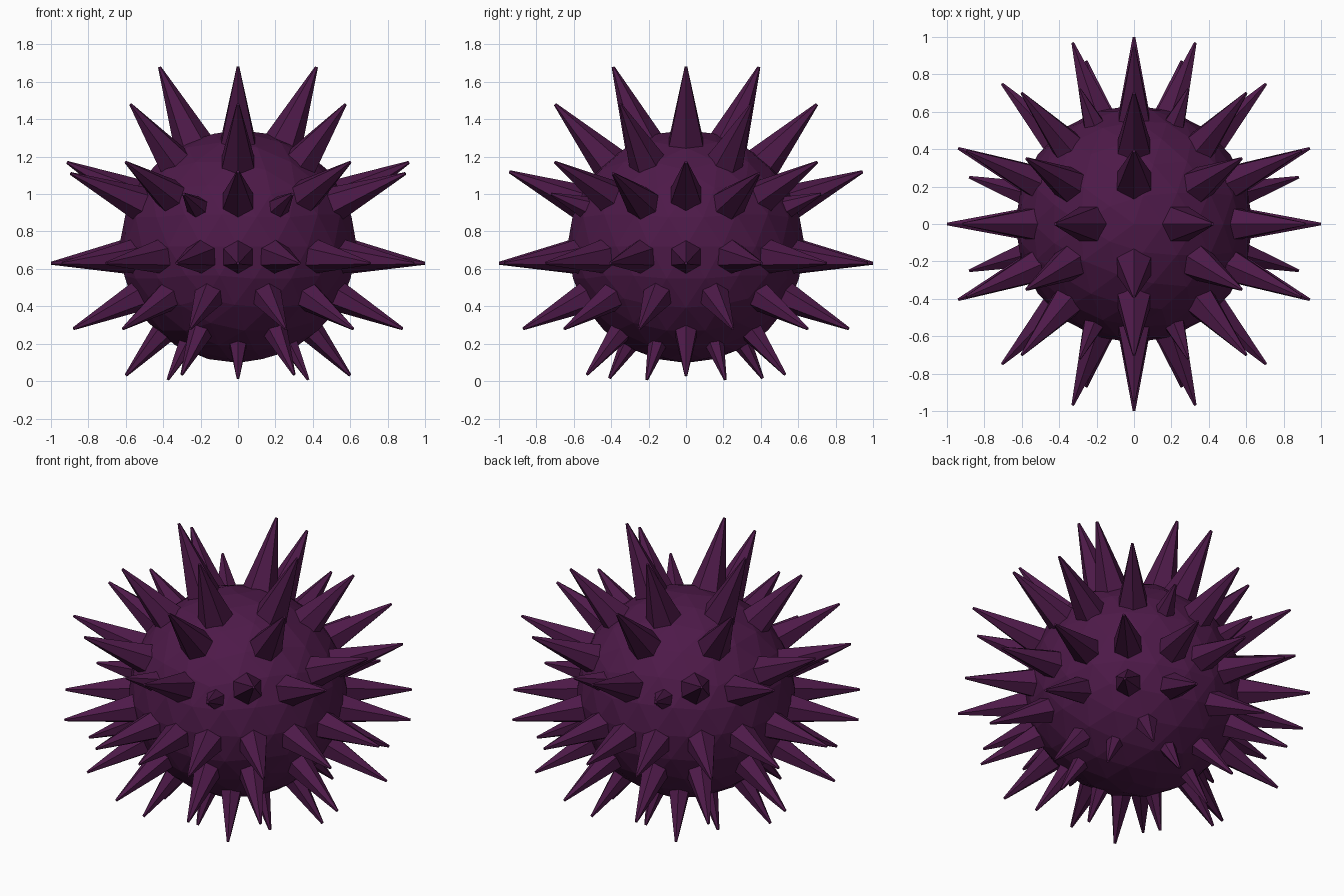
import bpy, bmesh
from mathutils import Vector, Matrix

if "Cube" in bpy.data.objects:
    bpy.data.objects.remove(bpy.data.objects["Cube"])

CENTRE = Vector((0, 0, 0.72))

mat = bpy.data.materials.new("dark_purple")
mat.diffuse_color = (0.075, 0.01, 0.066, 1)
mat.use_nodes = True
mat.node_tree.nodes["Principled BSDF"].inputs["Base Color"].default_value = mat.diffuse_color


def finish(name, bm):
    me = bpy.data.meshes.new(name)
    bm.to_mesh(me)
    bm.free()
    me.materials.append(mat)
    ob = bpy.data.objects.new(name, me)
    bpy.context.collection.objects.link(ob)


def add_spike(bm, tip, base_r, start=0.56):
    # six-sided cone pointing away from the body centre
    d = tip - CENTRE
    length = d.length - start
    mid = CENTRE + d.normalized() * (start + length / 2)
    rot = d.to_track_quat('Z', 'Y').to_matrix().to_4x4()
    bmesh.ops.create_cone(bm, cap_ends=True, segments=6, radius1=base_r, radius2=0.008,
                          depth=length, matrix=Matrix.Translation(mid) @ rot)


def spike_ring(name, tips, base_r):
    # tips are given for one quadrant and mirrored in x and y
    bm = bmesh.new()
    for x, y, z in tips:
        for sx in ((1, -1) if x else (1,)):
            for sy in ((1, -1) if y else (1,)):
                add_spike(bm, Vector((x * sx, y * sy, z)), base_r)
    finish(name, bm)


# round faceted body
bm = bmesh.new()
bmesh.ops.create_icosphere(bm, subdivisions=3, radius=0.635,
                           matrix=Matrix.Translation(CENTRE) @ Matrix.Diagonal((1, 1, 0.98, 1)))
finish("body", bm)

# rings of spikes from top to bottom
spike_ring("crown_spikes", [(0.42, 0, 1.68), (0, 0.39, 1.68)], 0.115)
spike_ring("shoulder_spikes", [(0.575, 0.35, 1.48), (0, 0.70, 1.48)], 0.11)
spike_ring("upper_spikes", [(0.915, 0, 1.17), (0.895, 0.39, 1.11),
                            (0.60, 0.70, 1.17), (0, 0.945, 1.12)], 0.105)
spike_ring("short_spikes", [(0.29, 0.72, 1.0)], 0.075)
spike_ring("middle_spikes", [(1, 0, 0.63), (0.94, 0.405, 0.63), (0.706, 0.75, 0.63),
                             (0.328, 0.97, 0.63), (0, 1, 0.63)], 0.102)
spike_ring("lower_spikes", [(0.88, 0.25, 0.28), (0.615, 0.65, 0.28), (0.255, 0.87, 0.28)], 0.092)
spike_ring("bottom_outer_spikes", [(0.60, 0, 0.03), (0.30, 0.53, 0.035)], 0.075)
spike_ring("bottom_inner_spikes", [(0.375, 0.21, 0.008), (0, 0.41, 0.015)], 0.06)
